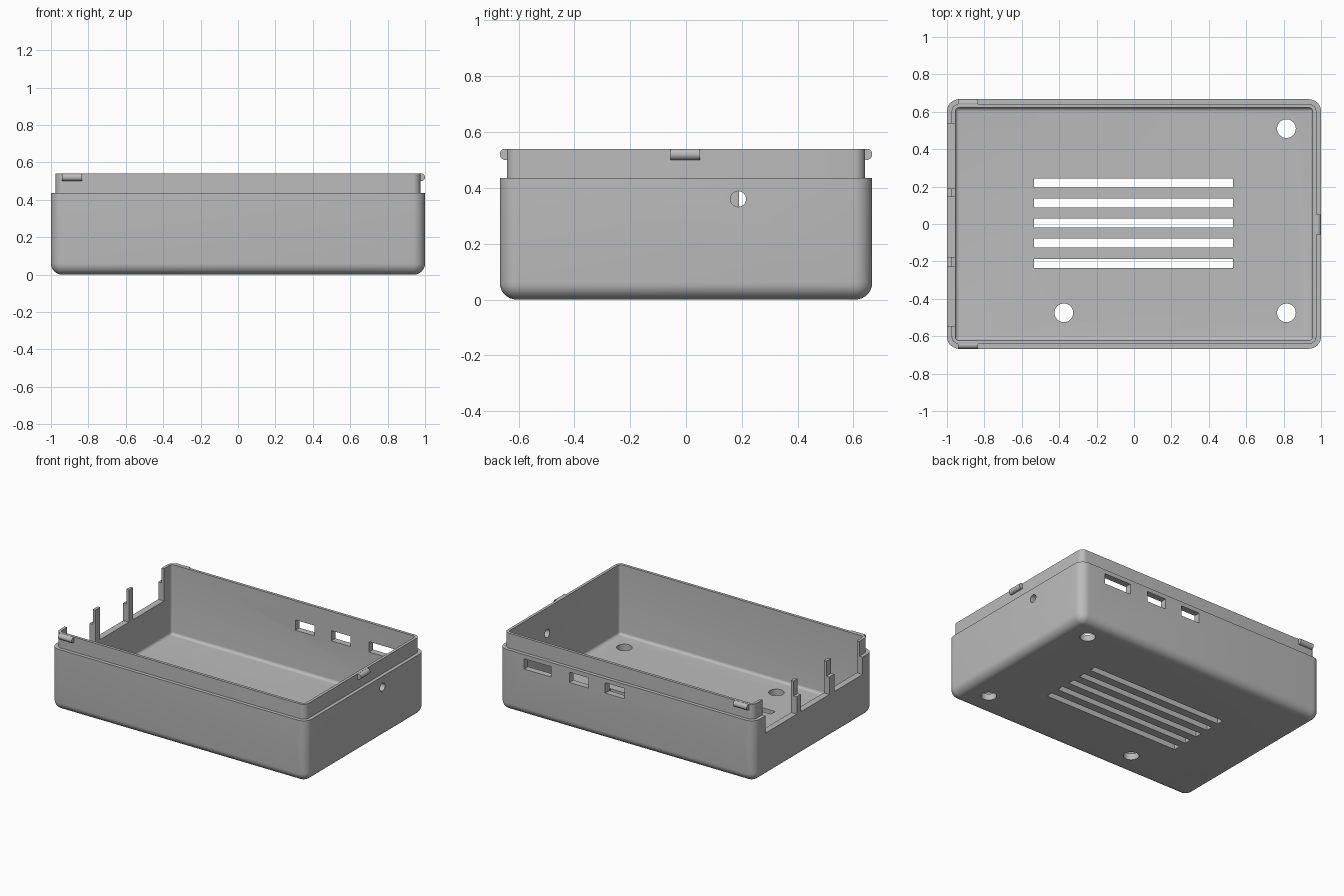
import bpy
import bmesh
from math import sin, cos, pi, radians
from mathutils import Matrix, Vector

if "Cube" in bpy.data.objects:
    bpy.data.objects.remove(bpy.data.objects["Cube"])

HALF_X, HALF_Y, CORNER = 1.0, 0.667, 0.065
WALL, STEP, BODY_TOP, RIM = 0.045, 0.025, 0.435, 0.54

grey = bpy.data.materials.new("plain_grey")
grey.use_nodes = True
colour = (0.5, 0.5, 0.5, 1)
grey.diffuse_color = colour
grey.node_tree.nodes["Principled BSDF"].inputs["Base Color"].default_value = colour


def make_object(name, bm):
    bmesh.ops.recalc_face_normals(bm, faces=bm.faces)
    mesh = bpy.data.meshes.new(name)
    bm.to_mesh(mesh)
    bm.free()
    mesh.materials.append(grey)
    obj = bpy.data.objects.new(name, mesh)
    bpy.context.collection.objects.link(obj)
    return obj


def smooth(obj):
    bpy.ops.object.select_all(action="DESELECT")
    obj.select_set(True)
    bpy.context.view_layer.objects.active = obj
    bpy.ops.object.shade_smooth_by_angle(angle=radians(35))


def ring(bm, inset, z, steps=8):
    """Rounded rectangle of vertices, inset from the outer wall."""
    r = max(CORNER - inset, 0.004)
    cx, cy = HALF_X - inset - r, HALF_Y - inset - r
    verts = []
    for q, (sx, sy) in enumerate(((1, 1), (-1, 1), (-1, -1), (1, -1))):
        for i in range(steps + 1):
            a = (q + i / steps) * pi / 2
            verts.append(bm.verts.new((sx * cx + r * cos(a), sy * cy + r * sin(a), z)))
    return verts


def fillet(inset, z, r, steps=8):
    """Inset and height pairs from a floor up to a wall."""
    return [(inset + r * (1 - sin(i / steps * pi / 2)),
             z + r * (1 - cos(i / steps * pi / 2))) for i in range(steps + 1)]


def add_box(bm, x0, x1, y0, y1, z0, z1):
    centre = Vector((x0 + x1, y0 + y1, z0 + z1)) / 2
    size = Matrix.Diagonal((x1 - x0, y1 - y0, z1 - z0, 1))
    bmesh.ops.create_cube(bm, size=1, matrix=Matrix.Translation(centre) @ size)


def add_cylinder(bm, centre, r, length, axis="Z"):
    turn = {"X": Matrix.Rotation(pi / 2, 4, "Y"),
            "Y": Matrix.Rotation(pi / 2, 4, "X"), "Z": Matrix()}[axis]
    bmesh.ops.create_cone(bm, cap_ends=True, segments=32, radius1=r, radius2=r,
                          depth=length, matrix=Matrix.Translation(centre) @ turn)


# Tray: outer fillet, wall, ledge, lip, inner wall and floor
profile = fillet(0, 0, 0.06) + [(0, BODY_TOP), (STEP, BODY_TOP), (STEP, RIM), (WALL, RIM)]
profile += fillet(WALL, WALL, 0.02, 5)[::-1]
bm = bmesh.new()
rings = [ring(bm, *p) for p in profile]
for low, high in zip(rings, rings[1:]):
    for i in range(len(low)):
        j = (i + 1) % len(low)
        bm.faces.new((low[i], low[j], high[j], high[i]))
bm.faces.new(rings[0])
bm.faces.new(rings[-1])
tray = make_object("enclosure_tray", bm)

# Cutters: vents, mounting holes, ports and side openings
bm = bmesh.new()
for i in range(-2, 3):
    y = 0.005 + i * 0.1075
    add_box(bm, -0.535, 0.53, y - 0.024, y + 0.024, -0.1, 0.1)
for x, y in ((0.815, 0.51), (0.815, -0.475), (-0.375, -0.475)):
    add_cylinder(bm, (x, y, 0), 0.05, 0.2)
add_cylinder(bm, (HALF_X, 0.187, 0.36), 0.028, 0.2, "X")
for x0, x1 in ((0.59, 0.8), (0.295, 0.445), (0.015, 0.165)):
    add_box(bm, x0, x1, 0.55, 0.75, 0.332, 0.405)
for y0, y1 in ((0.19, 0.537), (-0.176, 0.145), (-0.545, -0.23)):
    add_box(bm, -1.1, -0.9, y0, y1, 0.312, 0.7)
cutter = make_object("opening_cutter", bm)
cutter.hide_render = True

cut = tray.modifiers.new("openings", "BOOLEAN")
cut.operation, cut.solver, cut.object = "DIFFERENCE", "EXACT", cutter
bpy.context.view_layer.update()
result = bpy.data.meshes.new_from_object(
    tray.evaluated_get(bpy.context.evaluated_depsgraph_get()))
tray.modifiers.clear()
tray.data = result
bpy.data.objects.remove(cutter)
smooth(tray)

# Rounded snap clips on the lip
for name, centre, axis in (("front_clip", (-0.888, -0.647, 0.52), "X"),
                           ("back_clip", (-0.888, 0.647, 0.52), "X"),
                           ("left_clip", (0.98, -0.002, 0.52), "Y")):
    bm = bmesh.new()
    add_cylinder(bm, centre, 0.02, 0.106, axis)
    smooth(make_object(name, bm))
